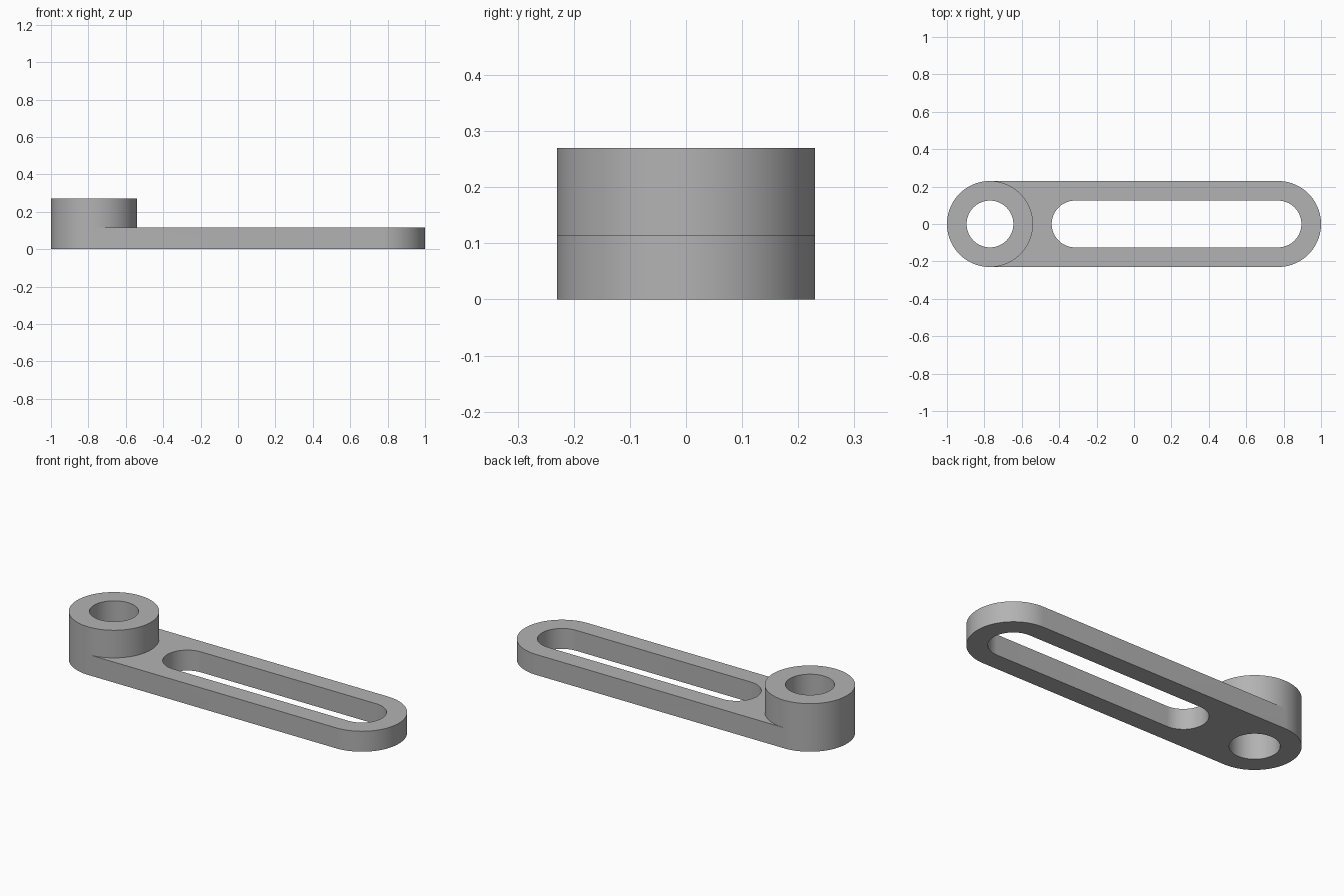
import bpy, bmesh
from math import pi, cos, sin, radians

cube = bpy.data.objects.get("Cube")
if cube:
    bpy.data.objects.remove(cube, do_unlink=True)

# Main dimensions
R, HOLE = 0.23, 0.125
PIVOT, SLOT_START, SLOT_END = -0.77, -0.315, 0.77
ARM_TOP, BOSS_TOP = 0.115, 0.27
STEPS = 48  # segments per half circle


def arc(x, r, start, end):
    """Half circle of points around (x, 0)."""
    return [(x + r * cos(start + (end - start) * i / STEPS),
             r * sin(start + (end - start) * i / STEPS)) for i in range(STEPS + 1)]


def capsule(x0, x1, r):
    return arc(x1, r, -pi / 2, pi / 2) + arc(x0, r, pi / 2, 3 * pi / 2)


def circle(x, r):
    return arc(x, r, -pi / 2, pi / 2)[:-1] + arc(x, r, pi / 2, 3 * pi / 2)[:-1]


bm = bmesh.new()


def wall(loop, z0, z1):
    low = [bm.verts.new((x, y, z0)) for x, y in loop]
    high = [bm.verts.new((x, y, z1)) for x, y in loop]
    for i in range(len(loop)):
        j = (i + 1) % len(loop)
        bm.faces.new((low[i], low[j], high[j], high[i]))


def flat(loops, z):
    """Flat face bounded by the first loop, with the other loops as holes."""
    edges = []
    for loop in loops:
        vs = [bm.verts.new((x, y, z)) for x, y in loop]
        edges += [bm.edges.new((vs[i - 1], vs[i])) for i in range(len(vs))]
    bmesh.ops.triangle_fill(bm, edges=edges, use_beauty=True, normal=(0, 0, 1))


outline = capsule(PIVOT, SLOT_END, R)
slot = capsule(SLOT_START, SLOT_END, HOLE)
boss = circle(PIVOT, R)
hole = circle(PIVOT, HOLE)
# Arm top stops where the round boss rises
arm_top = arc(SLOT_END, R, -pi / 2, pi / 2) + arc(PIVOT, R, pi / 2, -pi / 2)

# Side walls
wall(outline, 0, ARM_TOP)
wall(slot, 0, ARM_TOP)
wall(boss, ARM_TOP, BOSS_TOP)
wall(hole, 0, BOSS_TOP)
# Underside, arm top and boss top
flat([outline, hole, slot], 0)
flat([arm_top, slot], ARM_TOP)
flat([boss, hole], BOSS_TOP)

bmesh.ops.remove_doubles(bm, verts=bm.verts, dist=0.00001)
# Drop the inner half of any doubled wall, then face everything outward
bmesh.ops.recalc_face_normals(bm, faces=bm.faces)
mesh = bpy.data.meshes.new("slotted_arm")
bm.to_mesh(mesh)
bm.free()

# Plain grey metal
grey = bpy.data.materials.new("grey")
grey.use_nodes = True
colour = (0.45, 0.45, 0.45, 1)
grey.diffuse_color = colour
grey.node_tree.nodes["Principled BSDF"].inputs["Base Color"].default_value = colour
mesh.materials.append(grey)

arm = bpy.data.objects.new("slotted_arm", mesh)
bpy.context.collection.objects.link(arm)
bpy.ops.object.select_all(action="DESELECT")
arm.select_set(True)
bpy.context.view_layer.objects.active = arm
bpy.ops.object.shade_smooth_by_angle(angle=radians(30))
